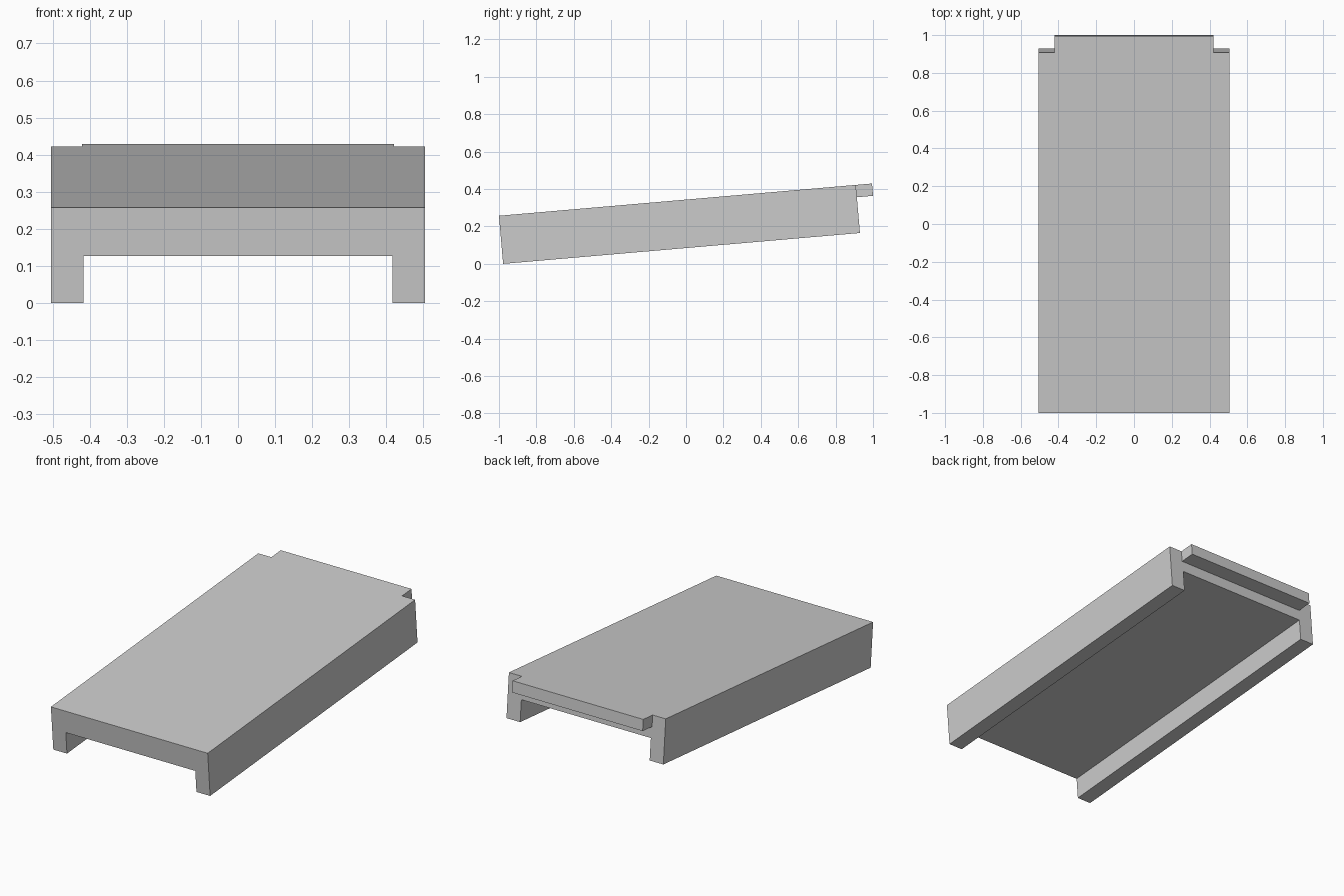
import bpy, bmesh, math
from mathutils import Matrix

cube = bpy.data.objects.get("Cube")
if cube:
    bpy.data.objects.remove(cube, do_unlink=True)

HALF_W, HEIGHT, LENGTH = 0.505, 0.258, 2.002   # overall block
DECK_BOTTOM = 0.127                            # underside of the deck
RAIL_IN, LIP_HALF = 0.417, 0.421               # inner rail face, lip half width
BODY_END, LIP_BOTTOM = 1.915, 0.192            # where the lip starts, its underside
TILT = math.radians(4.94)

grey = bpy.data.materials.new("plain grey")
grey.use_nodes = True
colour = (0.6, 0.6, 0.6, 1)
grey.diffuse_color = colour
grey.node_tree.nodes["Principled BSDF"].inputs["Base Color"].default_value = colour


def box(name, x, y, z):
    """Box spanning the given (low, high) ranges."""
    bm = bmesh.new()
    bmesh.ops.create_cube(bm, size=1)
    for v in bm.verts:
        v.co = [r[0] if c < 0 else r[1] for c, r in zip(v.co, (x, y, z))]
    mesh = bpy.data.meshes.new(name)
    bm.to_mesh(mesh)
    bm.free()
    obj = bpy.data.objects.new(name, mesh)
    mesh.materials.append(grey)
    bpy.context.collection.objects.link(obj)
    return obj


# Solid block, later carved into deck, rails and lip
ramp = box("ramp_deck", (-HALF_W, HALF_W), (0, LENGTH), (0, HEIGHT))
cutters = [
    # Channel between the two side rails
    box("channel_cutter", (-RAIL_IN, RAIL_IN), (-1, 3), (-1, DECK_BOTTOM)),
    # Space below the rear lip
    box("undercut_cutter", (-1, 1), (BODY_END, 3), (-1, LIP_BOTTOM)),
    # Notches on both sides of the lip
    box("left_notch_cutter", (LIP_HALF, 1), (BODY_END, 3), (-1, 1)),
    box("right_notch_cutter", (-1, -LIP_HALF), (BODY_END, 3), (-1, 1)),
]

bpy.context.view_layer.objects.active = ramp
for cutter in cutters:
    cutter.hide_render = True
    mod = ramp.modifiers.new(cutter.name, "BOOLEAN")
    mod.operation, mod.solver, mod.object = "DIFFERENCE", "EXACT", cutter
    bpy.ops.object.modifier_apply(modifier=mod.name)
    bpy.data.objects.remove(cutter, do_unlink=True)

# Merge coplanar faces, then tilt the ramp and rest its front edge on the ground
bm = bmesh.new()
bm.from_mesh(ramp.data)
bmesh.ops.dissolve_limit(bm, angle_limit=0.01, verts=bm.verts, edges=bm.edges)
bm.transform(Matrix.Translation((0, -1 + HEIGHT * math.sin(TILT), 0))
             @ Matrix.Rotation(TILT, 4, "X"))
bm.to_mesh(ramp.data)
bm.free()
